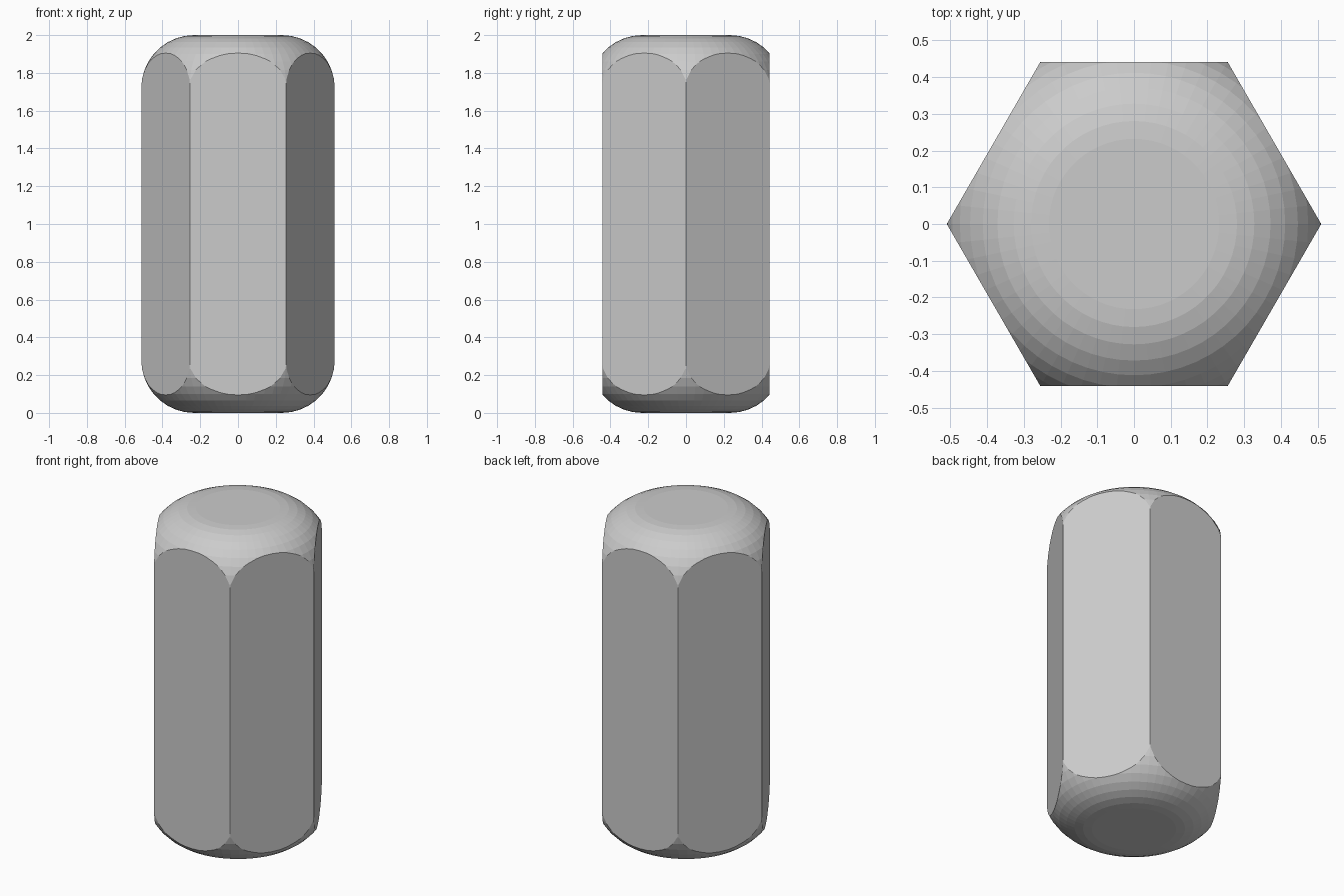
import bpy, bmesh
from math import pi, sin, cos

if "Cube" in bpy.data.objects:
    bpy.data.objects.remove(bpy.data.objects["Cube"])

HEIGHT, CORNER_R, FILLET = 2.0, 0.51, 0.28
LATHE_R = CORNER_R + 0.002
SEGMENTS, STEPS = 60, 9


def lathe(name, profile, segments):
    """Closed solid of revolution from (radius, z) points, bottom to top."""
    bm = bmesh.new()
    rings = []
    for r, z in profile:
        rings.append([bm.verts.new((r * cos(2 * pi * i / segments),
                                    r * sin(2 * pi * i / segments), z))
                      for i in range(segments)])
    for a, b in zip(rings, rings[1:]):
        for i in range(segments):
            j = (i + 1) % segments
            bm.faces.new((a[i], a[j], b[j], b[i]))
    bm.faces.new(rings[0][::-1])
    bm.faces.new(rings[-1])
    mesh = bpy.data.meshes.new(name)
    bm.to_mesh(mesh)
    bm.free()
    obj = bpy.data.objects.new(name, mesh)
    bpy.context.collection.objects.link(obj)
    return obj


# Hexagonal bar, corners on the x axis, taller than the finished part
hex_bar = lathe("hex_bar", [(CORNER_R, -0.1), (CORNER_R, HEIGHT + 0.1)], 6)

# Round-ended cylinder that rounds off the ends of the bar
arc = [(LATHE_R - FILLET + FILLET * sin(a), FILLET - FILLET * cos(a))
       for a in (pi / 2 * i / STEPS for i in range(STEPS + 1))]
profile = arc + [(r, HEIGHT - z) for r, z in reversed(arc)]
rounder = lathe("end_rounder", profile, SEGMENTS)

# Keep only the volume common to both
mod = hex_bar.modifiers.new("round_ends", 'BOOLEAN')
mod.operation = 'INTERSECT'
mod.solver = 'EXACT'
mod.object = rounder
bpy.context.view_layer.objects.active = hex_bar
hex_bar.select_set(True)
bpy.ops.object.modifier_apply(modifier=mod.name)
bpy.data.objects.remove(rounder, do_unlink=True)
